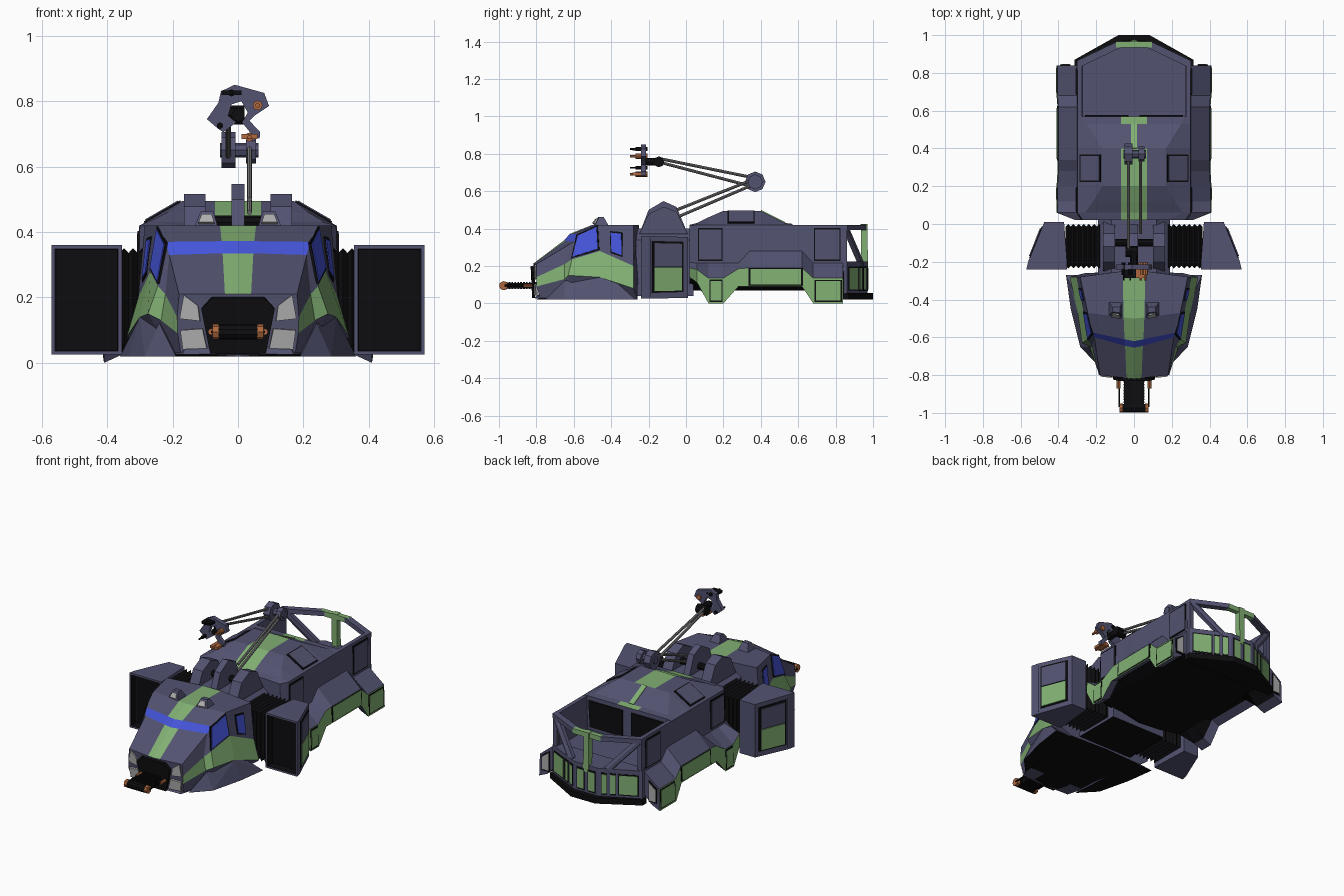
import bpy, bmesh, math
from mathutils import Vector as V
from itertools import product

if "Cube" in bpy.data.objects:
    bpy.data.objects.remove(bpy.data.objects["Cube"])

COL = dict(navy=(.085, .085, .165), green=(.22, .43, .17), blue=(.06, .09, .7), black=(.004, .004, .005),
           grey=(.42, .42, .42), orange=(.42, .14, .05), steel=(.2, .2, .2))
MATS = {}
for k, c in COL.items():
    MATS[k] = bpy.data.materials.new(k)
    MATS[k].diffuse_color = (*c, 1)
KEYS = list(COL)


def finish(name, bm, mat=None, mirror=False):
    """Turn a bmesh into an object; mat=None keeps per-face palette indices."""
    bmesh.ops.recalc_face_normals(bm, faces=bm.faces)
    if mat:
        for f in bm.faces:
            f.material_index = KEYS.index(mat)
    me = bpy.data.meshes.new(name)
    bm.to_mesh(me)
    bm.free()
    for k in KEYS:
        me.materials.append(MATS[k])
    ob = bpy.data.objects.new(name, me)
    bpy.context.collection.objects.link(ob)
    if mirror:
        md = ob.modifiers.new("mirror", 'MIRROR')
        md.use_mirror_merge = False
    return ob


def loft(name, cols, mat_of):
    """Skin half profiles (centre top to centre bottom), mirrored over x."""
    bm = bmesh.new()
    rings = [[bm.verts.new(p) for p in h + [(-x, y, z) for x, y, z in h[-2:0:-1]]] for h in cols]
    n = len(rings[0])
    for i in range(len(rings) - 1):
        for j in range(n):
            k = (j + 1) % n
            f = bm.faces.new((rings[i][j], rings[i][k], rings[i + 1][k], rings[i + 1][j]))
            f.material_index = KEYS.index(mat_of(i, min(j, n - 1 - j)))
    bm.faces.new(rings[0])
    bm.faces.new(rings[-1])
    return finish(name, bm)


def hull(name, pts, mat='navy', mirror=False, recess=None, under='navy'):
    """Convex solid; recess sinks a black pocket into the front (-y) face."""
    bm = bmesh.new()
    for p in pts:
        bm.verts.new(p)
    bmesh.ops.convex_hull(bm, input=bm.verts)
    bmesh.ops.dissolve_limit(bm, angle_limit=.02, verts=bm.verts, edges=bm.edges)
    bmesh.ops.recalc_face_normals(bm, faces=bm.faces)
    for f in bm.faces:
        f.material_index = KEYS.index(under if under != 'navy' and f.normal.z < -.7 else mat)
    if recess:
        f = min(bm.faces, key=lambda f: f.normal.y)
        bmesh.ops.inset_region(bm, faces=[f], thickness=.016)
        r = bmesh.ops.inset_region(bm, faces=[f], thickness=.002, depth=-recess)
        for g in r['faces'] + [f]:
            g.material_index = KEYS.index('black')
    return finish(name, bm, None, mirror)


def box(name, xs, ys, zs, mat='navy', mirror=False):
    return hull(name, list(product(xs, ys, zs)), mat, mirror)


def prism(name, pts, axis, lo, hi, mat='navy', mirror=False):
    """Extrude a 2D outline along an axis (remaining axes in x,y,z order)."""
    bm = bmesh.new()
    def at(p, t):
        q = list(p)
        q.insert(axis, t)
        return q
    a, b = ([bm.verts.new(at(p, t)) for p in pts] for t in (lo, hi))
    bm.faces.new(a)
    bm.faces.new(b)
    for i in range(len(a)):
        k = (i + 1) % len(a)
        bm.faces.new((a[i], a[k], b[k], b[i]))
    return finish(name, bm, mat, mirror)


def panel(name, pts, mat, t=.006, mirror=True, frame=True):
    """Thin plate lying on a surface, with an optional dark surround."""
    pts = [V(p) for p in pts]
    c = sum(pts, V()) / len(pts)
    n = (pts[1] - pts[0]).cross(pts[2] - pts[0]).normalized()
    if frame:
        panel(name + "_frame", [p + (p - c).normalized() * .01 for p in pts], 'black', t * .6, mirror, False)
    bm = bmesh.new()
    a, b = ([bm.verts.new(p + n * s) for p in pts] for s in (-t, t))
    bm.faces.new(a)
    bm.faces.new(b)
    for i in range(len(a)):
        k = (i + 1) % len(a)
        bm.faces.new((a[i], a[k], b[k], b[i]))
    finish(name, bm, mat, mirror)


def cell(q, u0, u1, v0, v1):
    """Sub-rectangle of the quad (top front, top back, bottom back, bottom front)."""
    a, b, c, d = map(V, q)
    return [a.lerp(b, u).lerp(d.lerp(c, u), v) for u, v in ((u0, v0), (u1, v0), (u1, v1), (u0, v1))]


def rod(name, p, q, r, mat='steel', n=8, mirror=False):
    p, q = V(p), V(q)
    bm = bmesh.new()
    bmesh.ops.create_cone(bm, cap_ends=True, segments=n, radius1=r, radius2=r, depth=(q - p).length)
    rot = (q - p).to_track_quat('Z', 'Y')
    for v in bm.verts:
        v.co = rot @ v.co + (p + q) / 2
    return finish(name, bm, mat, mirror)


# Cockpit shell
cab = [
    [(0, -.82, .21), (.04, -.816, .21), (.18, -.80, .21), (.186, -.80, .14), (.184, -.80, .09), (.175, -.78, .03), (0, -.80, .02)],
    [(0, -.655, .335), (.047, -.645, .335), (.21, -.6, .33), (.222, -.65, .21), (.235, -.65, .13), (.21, -.66, .03), (0, -.65, .02)],
    [(0, -.62, .372), (.05, -.61, .372), (.22, -.575, .37), (.245, -.61, .235), (.275, -.63, .15), (.22, -.58, .03), (0, -.6, .02)],
    [(0, -.5, .42), (.055, -.495, .42), (.245, -.47, .42), (.268, -.46, .28), (.3, -.46, .14), (.24, -.45, .02), (0, -.45, .02)],
    [(0, -.25, .42), (.06, -.25, .42), (.285, -.28, .42), (.305, -.28, .2), (.34, -.28, .08), (.26, -.26, .02), (0, -.25, .02)]]
loft("cockpit_shell", cab, lambda i, j: 'blue' if i == 1 and j < 2 else 'green' if j in (0, 3) else 'black' if j == 5 else 'navy')
side = lambda i: (cab[i][2], cab[i + 1][2], cab[i + 1][3], cab[i][3])
panel("front_side_window", cell(side(2), 0, .93, .06, .9), 'blue')
panel("rear_side_window", cell(side(3), .35, .65, .25, .85), 'blue')
hull("front_fender", [(.19, -.75, .02), (.24, -.65, .12), (.22, -.45, .17), (.3, -.46, .14), (.31, -.38, .12), (.285, -.65, .02),
                      (.335, -.45, .02), (.36, -.27, .02), (.22, -.27, .02)], 'navy', True, None, 'black')
hull("nose_skid", [(s * x, y, z) for s in (-1, 1) for x, y, z in ((.17, -.80, .025), (.16, -.78, .05), (.2, -.7, .025), (.0, -.815, .03))])
panel("nose_mouth", [(-.08, -.823, .2), (.08, -.823, .2), (.112, -.815, .165), (.085, -.815, .03), (-.085, -.815, .03), (-.112, -.815, .165)],
      'black', .008, False, False)
panel("upper_headlight", [(.122, -.808, .175), (.165, -.803, .208), (.178, -.80, .135), (.116, -.808, .128)], 'grey', .006, True, False)
panel("lower_headlight", [(.108, -.808, .105), (.176, -.80, .1), (.168, -.795, .042), (.095, -.808, .045)], 'grey', .006, True, False)
hull("roof_vent", [(.06, -.5, .41), (.135, -.49, .41), (.075, -.47, .462), (.115, -.465, .462), (.075, -.44, .462), (.115, -.44, .462),
                   (.06, -.41, .41), (.135, -.41, .41)], 'navy', True)
panel("vent_lamp", [(.072, -.498, .427), (.12, -.49, .427), (.11, -.474, .452), (.08, -.478, .452)], 'grey', .005, True, False)

# Front intake ramp
for i in range(12):
    y = -.80 - i * .0155
    box(f"ramp_slat_{i}", (-.055, .055), (y - .009, y), (.076, .114), 'black')
box("ramp_bed", (-.053, .053), (-.985, -.78), (.08, .11), 'black')
rod("ramp_roller", (-.06, -.975, .095), (.06, -.975, .095), .024, 'black', 10)
rod("ramp_roller_cap", (.058, -.975, .095), (.078, -.975, .095), .024, 'orange', 8, True)
rod("ramp_cylinder", (.082, -.79, .095), (.082, -.87, .095), .01, 'orange', 8, True)
rod("ramp_piston", (.078, -.86, .095), (.078, -.97, .095), .005, 'black', 6, True)

# Articulated middle section
hull("middle_core", [(s * x, y, z) for s in (-1, 1) for y in (-.27, .04) for x, z in ((.19, .04), (.19, .34), (.12, .40))], under='black')
bm = bmesh.new()
rings = []
for i in range(15):
    g = 0 if i % 2 else .014
    rings.append([bm.verts.new((.17 + i * .0137, y, z)) for y, z in ((-.235 + g, .05 + g), (.0 - g, .05 + g), (.0 - g, .35 - g), (-.235 + g, .35 - g))])
for a, b in zip(rings, rings[1:]):
    for j in range(4):
        bm.faces.new((a[j], a[j - 1], b[j - 1], b[j]))
finish("bellows", bm, 'black', True)
hull("side_pod", list(product((.355, .57), (-.24,), (.025, .36))) + list(product((.355, .56), (-.2,), (.025, .36)))
     + list(product((.37, .475), (.01,), (.03, .355))), 'navy', True, .05)
face = [(.554, -.185, .34), (.4845, -.01, .335), (.4845, -.01, .055), (.554, -.185, .05)]
panel("pod_panel_back", cell(face, .02, .98, .02, .98), 'black', .003, True, False)
panel("pod_upper_panel", cell(face, .08, .92, .06, .49), 'navy', .008, True, False)
panel("pod_lower_panel", cell(face, .08, .92, .51, .95), 'green', .008, True, False)
arch = [(-.25, .37), (-.2, .5), (-.12, .547), (-.05, .515), (.01, .37)]
prism("arm_mount", arch, 0, -.02, .02)
prism("arm_mount_cheek", [(y, .37 + (z - .37) * .83) for y, z in arch], 0, .1, .165, 'navy', True)
rod("mount_pivot", (-.1, -.1, .43), (.1, -.1, .43), .02, 'black', 8)

# Rear hull: vertical wall, flared skirt with feet, open underside
def flank(y, zs, zk, xk, zb):
    return [(.30, y, .42), (.305, y, zs), (xk, y, zk), (xk + .005, y, zb), (.355, y, zb + .025), (.29, y, .09), (0, y, .07)]
def half(y, zt, xr, *f):
    return [(0, y, zt), (.07, y, zt), (xr, y, zt)] + flank(y, *f)
rear = [[(0, .02, .42), (.07, .02, .42), (.17, .02, .42), (.27, .02, .415), (.28, .02, .22), (.31, .02, .19), (.31, .02, .14), (.29, .02, .13), (.26, .02, .12), (0, .02, .07)]]
foot, mid = (.215, .135, .405), (.28, .19, .4)
rear += [half(*s) for s in ((.06, .43, .26, .215, .18, .405, .11), (.12, .46, .215, *foot, 0), (.2, .495, .17, *foot, 0), (.28, .495, .17, .215, .185, .4, .09),
                            (.34, .495, .17, *mid, .09), (.4, .495, .17, *mid, .09), (.53, .43, .25, *mid, .09), (.57, .425, .27, *mid, .09))]
loft("rear_hull_front", rear, lambda i, j: 'green' if (j == 0 and i != 6) or j == 5 else 'black' if j > 6 else 'navy')
panel("roof_stripe_stem", [(-.016, .4, .495), (.016, .4, .495), (.016, .53, .43), (-.016, .53, .43)], 'green', .004, False, False)

# Rear hull: open cargo bed
def bed(y, *f):
    return [(0, y, .22), (.07, y, .22), (.27, y, .22), (.275, y, .42)] + flank(y, *f)
loft("cargo_bed", [bed(.57, *mid, .09), bed(.62, *mid, .09), bed(.68, *foot, .0), bed(.84, *foot, .0)],
     lambda i, j: 'green' if j == 6 else 'black' if j > 7 else 'navy')
panel("bed_opening", [(.03, .572, .24), (.25, .572, .24), (.26, .572, .4), (.03, .572, .4)], 'black', .006, True, False)

# Wall and roof hatches, skirt panels, feet
for nm, y0, y1 in (("front", .07, .19), ("rear", .69, .82)):
    panel(nm + "_wall_hatch", [(.303, y, z) for y, z in ((y0, .235), (y1, .235), (y1, .395), (y0, .395))], 'navy')
panel("lower_skirt", [(x, y, z) for x, y, z in ((.4, .345, .185), (.4, .615, .185), (.404, .615, .1), (.404, .345, .1))], 'green', .005)
panel("roof_hatch", [(x, y, .495 - (x - .17) * .577) for x, y in ((.18, .23), (.28, .23), (.28, .36), (.18, .36))], 'navy', .008)
for nm, y0, y1 in (("front", .13, .19), ("rear", .695, .825)):
    panel(nm + "_foot_panel", [(.409 - .03 * z, y, z) for y, z in ((y0, .015), (y1, .015), (y1, .12), (y0, .12))], 'green', .004)
panel("tail_lamp", [(.34, .842, .05), (.385, .842, .05), (.385, .842, .125), (.34, .842, .16)], 'grey')

# Tail: lower wall, bumper and panels
plan = [(.305, .82), (.305, .86), (.08, .97)]
ring = plan + [(-x, y) for x, y in plan[::-1]]
prism("tail_wall", ring, 2, .04, .225)
prism("rear_bumper", [(x * 1.03, y + (.03 if y > .9 else .01)) for x, y in ring], 2, .02, .055, 'black')
p, q = (V((*c, 0)) for c in plan[1:])
up = lambda v, z: v + V((0, 0, z))
for i, (a, b) in enumerate(((.1, .52), (.6, .72), (.8, .92))):
    panel(f"tail_panel_{i}", [up(p.lerp(q, t), z) for t, z in ((a, .075), (b, .075), (b, .19), (a, .19))], 'green', .005)
panel("tail_centre_panel", [(.015, .97, .075), (.06, .97, .075), (.06, .97, .19), (.015, .97, .19)], 'green', .005)

# Rear cage: rails, posts and braces
def bar(name, a, b, w=.014, mat='navy', mirror=True):
    hull(name, [V(c) + V(d) for c in (a, b) for d in product((-w, w), repeat=3)], mat, mirror)
bar("side_rail", (.288, .83, .406), (.288, .85, .406))
bar("corner_rail", (.288, .85, .406), (.08, .95, .406))
bar("rear_rail", (-.08, .95, .406), (.08, .95, .406), .015, 'green', False)
bar("corner_post", (.288, .848, .2), (.288, .848, .406))
bar("centre_post", (0, .955, .2), (0, .952, .406), .018, 'green', False)
bar("cage_brace", (.28, .855, .4), (.12, .935, .215), .013)

# Crane arm
E = V((0, .37, .65))
for i, dz in enumerate((-.02, .02)):
    rod(f"lower_arm_{i}", (.035, -.05, .48 + dz), (.035, .35, .645 + dz * .7), .008)
    rod(f"upper_arm_{i}", (-.03, .35, .65 + dz * 1.2), (-.03, -.13, .762 + dz * .5), .008)
rod("elbow_hub", E - V((.05, 0, 0)), E - V((.008, 0, 0)), .055, 'navy', 8)
rod("elbow_disc", E + V((.024, 0, 0)), E + V((.055, 0, 0)), .04, 'navy', 8)
rod("elbow_pin", E - V((.055, 0, 0)), E + V((.063, 0, 0)), .022, 'navy', 8)

# Claw head: two jaw plates joined at the top, with a gap between
rod("wrist", (0, -.23, .757), (0, -.165, .757), .02, 'black', 8)
rod("wrist_joint", (-.045, -.145, .757), (.02, -.145, .757), .029, 'black', 8)
prism("claw_plate", [(-.095, .745), (-.06, .795), (-.052, .83), (-.01, .85), (.08, .825), (.095, .785), (.05, .755), (.035, .74), (.068, .705),
                     (.066, .685), (.045, .695), (.012, .735), (.03, .765), (.01, .8), (-.02, .79), (-.03, .755), (-.005, .735), (-.045, .705), (-.06, .715)],
      1, -.24, -.215)
for nm, x, z, r, mat in (("upper_claw", -.02, .825, .011, 'black'), ("side_claw", .06, .787, .015, 'orange'),
                         ("lower_claw", .035, .69, .014, 'orange'), ("small_claw", -.055, .725, .01, 'black')):
    rod(nm, (x, -.27, z), (x, -.205, z), r, mat, 8)
    rod(nm + "_tip", (x, -.30, z), (x, -.265, z), r * .5, mat, 6)
box("claw_fin", (-.05, .01), (-.285, -.215), (.818, .832), 'black')
box("claw_lip", (.01, .06), (-.285, -.215), (.684, .7), 'orange')

for m in bpy.data.materials:
    if m.users and not m.is_grease_pencil:
        m.use_nodes = True
        m.node_tree.nodes["Principled BSDF"].inputs["Base Color"].default_value = m.diffuse_color
